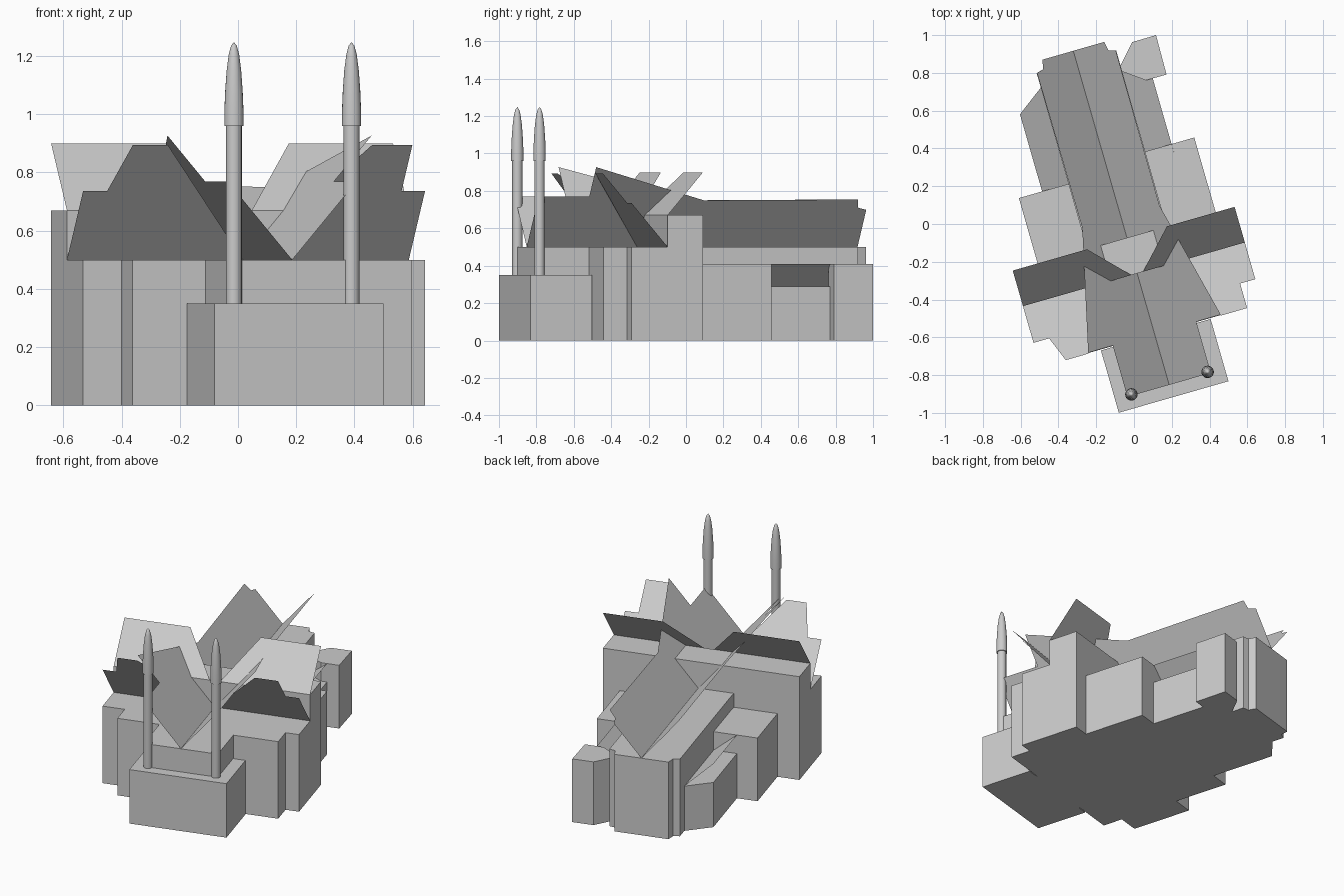
import bpy, bmesh, math

if "Cube" in bpy.data.objects:
    bpy.data.objects.remove(bpy.data.objects["Cube"])

A = math.radians(16.02)      # plan is turned relative to the world axes
C = -0.056                   # centre line of the nave in plan
V = -0.256                   # valley line of the transept
K = 1.17                     # roof pitch


def world(u, v, z):
    return (u * math.cos(A) - v * math.sin(A), u * math.sin(A) + v * math.cos(A), z)


def finish(name, bm):
    mesh = bpy.data.meshes.new(name)
    bm.to_mesh(mesh)
    bm.free()
    ob = bpy.data.objects.new(name, mesh)
    bpy.context.collection.objects.link(ob)
    return ob


def prism(name, plan, top):
    """Vertical walls with flat top over a plan outline."""
    bm = bmesh.new()
    face = bm.faces.new([bm.verts.new(world(u, v, 0)) for u, v in plan])
    ext = bmesh.ops.extrude_face_region(bm, geom=[face])["geom"]
    for e in ext:
        if isinstance(e, bmesh.types.BMVert):
            e.co.z = top
    bmesh.ops.recalc_face_normals(bm, faces=bm.faces)
    return finish(name, bm)


def block(name, u0, u1, v0, v1, top):
    return prism(name, [(u0, v0), (u1, v0), (u1, v1), (u0, v1)], top)


def sheet(name, plan, height):
    """Thin roof plane: plan outline lifted by a height function."""
    bm = bmesh.new()
    f = bm.faces.new([bm.verts.new(world(u, v, height(u, v))) for u, v in plan])
    f.normal_update()
    if f.normal.z < 0:
        f.normal_flip()
    return finish(name, bm)


def mirrored(half):
    """Close a half outline (offsets from the centre line) symmetrically."""
    return [(C + d, v) for d, v in half] + [(C - d, v) for d, v in reversed(half)]


# Walls
block("front_porch", -0.353, 0.251, -0.938, -0.595, 0.35)
prism("nave_walls", mirrored([(0.23, -0.87), (0.23, -0.5), (0.219, 0.0), (0.219, 0.91),
                              (0.18, 0.92), (0.168, 0.97)]), 0.5)
block("front_bay", C - 0.491, C + 0.509, -0.59, -0.3, 0.5)
block("transept_front", -0.685, 0.537, -0.458, V, 0.5)
block("transept_rear", -0.685, 0.537, V, -0.06, 0.67)
block("left_chapel", -0.548, -0.2, -0.06, 0.30, 0.41)
block("right_chapel", 0.1, 0.433, -0.06, 0.352, 0.41)
prism("sacristy", [(0.14, 0.81), (0.16, 0.824), (0.256, 0.928), (0.388, 0.929),
                   (0.384, 0.713), (0.27, 0.714)], 0.41)

# Inverted (valley) roofs, one sheet per slope
for s, side in ((-1, "left"), (1, "right")):
    end = 0.629 if s < 0 else 0.593          # transept end from centre line
    bay = 0.543 if s < 0 else 0.509

    def place(pts):
        return [(C + s * d, v) for d, v in pts]

    sheet(side + "_nave_roof", place([
        (0, -0.87), (0.23, -0.87), (0.23, -0.588), (0.365, -0.588), (0.213, 0.055),
        (0.217, 0.91), (0.18, 0.92), (0.17, 0.97), (0, 0.97)]),
        lambda u, v: 0.5 + K * abs(u - C))
    bay_out = bay if s > 0 else 0.49
    sheet(side + "_transept_front_roof", place([
        (0, V), (end, V), (end, -0.458), (bay, -0.458), (bay_out, -0.593), (0.365, -0.593)]),
        lambda u, v: 0.5 + K * (V - v))
    sheet(side + "_transept_rear_roof", place([
        (0.032, V), (end, V), (end, -0.06), (0.22, -0.06)]),
        lambda u, v: 0.67 + K * (v - V))

    # Low aisle beside the nave with its outward-rising roof
    prism(side + "_aisle_walls", place([
        (0.2, 0.30), (0.364, 0.30), (0.364, 0.725), (0.219, 0.83), (0.2, 0.83)]), 0.29)
    sheet(side + "_aisle_roof", place([
        (0.219, 0.30), (0.364, 0.30), (0.364, 0.725), (0.219, 0.83)]),
        lambda u, v: 0.29 + 0.83 * (abs(u - C) - 0.219))

# Twin towers: lathed shaft with a slightly wider pointed cap
profile = [(0.027, 0.35), (0.027, 0.96), (0.033, 0.96), (0.0325, 1.02), (0.030, 1.08),
           (0.025, 1.15), (0.018, 1.205), (0.010, 1.235), (0.0, 1.248)]
for name, x, y in (("left_tower", -0.014, -0.902), ("right_tower", 0.39, -0.783)):
    bm = bmesh.new()
    vs = [bm.verts.new((r, 0, z)) for r, z in [(0, 0.35)] + profile]
    es = [bm.edges.new(p) for p in zip(vs, vs[1:])]
    bmesh.ops.spin(bm, geom=vs + es, cent=(0, 0, 0), axis=(0, 0, 1),
                   angle=2 * math.pi, steps=20, use_merge=True)
    bmesh.ops.remove_doubles(bm, verts=bm.verts, dist=1e-4)
    bmesh.ops.recalc_face_normals(bm, faces=bm.faces)
    ob = finish(name, bm)
    ob.location = (x, y, 0)
    bpy.ops.object.select_all(action='DESELECT')
    ob.select_set(True)
    bpy.context.view_layer.objects.active = ob
    bpy.ops.object.shade_smooth_by_angle(angle=math.radians(35))
